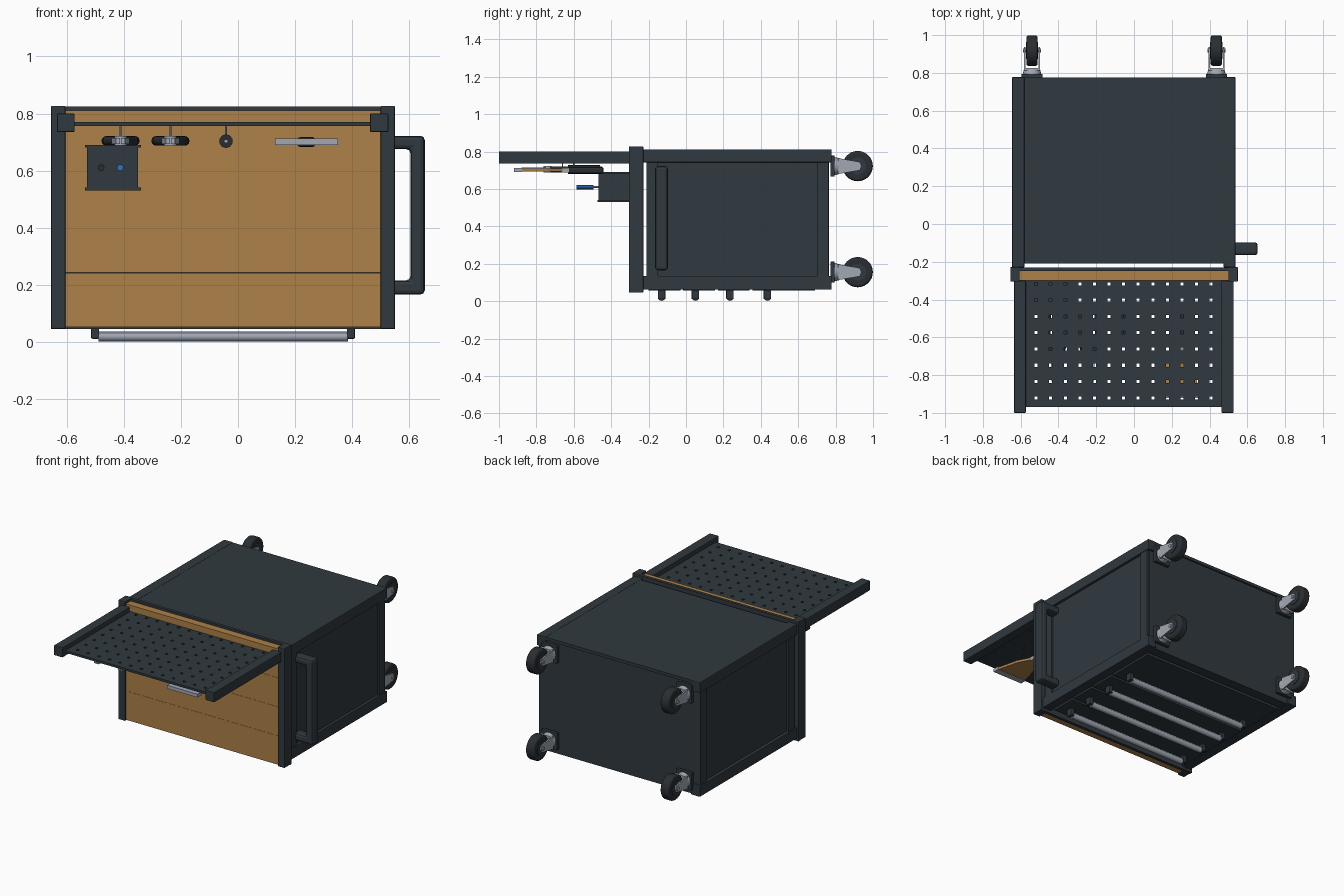
import bpy, bmesh, math
from mathutils import Vector

if "Cube" in bpy.data.objects:
    bpy.data.objects.remove(bpy.data.objects["Cube"])

def mat(name, rgb):
    m = bpy.data.materials.new(name)
    m.diffuse_color = (*rgb, 1)
    m.use_nodes = True
    m.node_tree.nodes["Principled BSDF"].inputs["Base Color"].default_value = m.diffuse_color
    return m

SLATE = mat("dark slate", (0.030, 0.041, 0.050))
RUBBER = mat("black rubber", (0.022, 0.027, 0.031))
WOOD = mat("oak wood", (0.42, 0.22, 0.065))
STEEL = mat("steel", (0.36, 0.39, 0.45))
BLUE = mat("blue plastic", (0.03, 0.16, 0.60))
CX = -0.0525  # centre line of the cabinet

def finish(name, bm, m, bevel=0, smooth=False, segs=2):
    bmesh.ops.recalc_face_normals(bm, faces=bm.faces)
    me = bpy.data.meshes.new(name)
    bm.to_mesh(me)
    bm.free()
    me.materials.append(m)
    ob = bpy.data.objects.new(name, me)
    bpy.context.collection.objects.link(ob)
    if bevel:
        b = ob.modifiers.new("bevel", 'BEVEL')
        b.width, b.segments, b.limit_method = bevel, segs, 'ANGLE'
    if smooth:
        bpy.context.view_layer.objects.active = ob
        ob.select_set(True)
        bpy.ops.object.shade_smooth_by_angle(angle=math.radians(35))
        ob.select_set(False)
    return ob

def box(name, x, y, z, m, bevel=0):
    bm = bmesh.new()
    bmesh.ops.create_cube(bm, size=1)
    for v in bm.verts:
        v.co = [(r[0] + r[1]) / 2 + c * (r[1] - r[0]) for c, r in zip(v.co, (x, y, z))]
    return finish(name, bm, m, bevel)

def rod(name, a, b, r1, m, r2=None, n=20):
    a, b = Vector(a), Vector(b)
    bm = bmesh.new()
    bmesh.ops.create_cone(bm, cap_ends=True, segments=n, radius1=r1,
                          radius2=r1 if r2 is None else r2, depth=(b - a).length)
    bm.transform((b - a).to_track_quat('Z', 'Y').to_matrix().to_4x4())
    bmesh.ops.translate(bm, vec=(a + b) / 2, verts=bm.verts)
    return finish(name, bm, m, smooth=True)

def prism(name, pts, axis, lo, hi, m, bevel=0):
    """Extrude a 2D outline along axis 0, 1 or 2."""
    def put(p, h):
        c = list(p)
        c.insert(axis, h)
        return c
    bm = bmesh.new()
    f = bm.faces.new([bm.verts.new(put(p, lo)) for p in pts])
    r = bmesh.ops.extrude_face_region(bm, geom=[f])
    d = Vector(put((0, 0), hi - lo))
    bmesh.ops.translate(bm, vec=d, verts=[v for v in r["geom"] if isinstance(v, bmesh.types.BMVert)])
    return finish(name, bm, m, bevel)

# Cabinet core with long corner rails
box("cabinet_body", (-0.625, 0.52), (-0.21, 0.765), (0.08, 0.805), SLATE)
for x in ((-0.645, -0.58), (0.475, 0.537)):
    for z in ((0.742, 0.812), (0.062, 0.135)):
        box("corner_rail", x, (-0.23, 0.778), z, SLATE, 0.004)
box("back_panel", (-0.60, 0.535), (-0.21, 0.775), (0.79, 0.81), SLATE)
for s in (-1, 1):
    for y in ((0.70, 0.762), (-0.21, -0.15)):
        xs = sorted((CX + s * 0.55, CX + s * 0.586))
        box("side_post", xs, y, (0.13, 0.75), SLATE)

# Drawer fronts with bar handles
for y0, y1, h in ((-0.20, -0.03, -0.13), (-0.015, 0.155, 0.05),
                  (0.17, 0.34, 0.235), (0.355, 0.69, 0.435)):
    box("drawer_front", (-0.575, 0.47), (y0, y1), (0.056, 0.09), SLATE, 0.003)
    for x in ((-0.515, -0.487), (0.382, 0.41)):
        box("drawer_handle_bracket", x, (h - 0.02, h + 0.02), (0.01, 0.06), SLATE, 0.004)
    rod("drawer_handle_bar", (-0.49, h, 0.018), (0.385, h, 0.018), 0.017, STEEL)
    prism("drawer_handle_lip", [(h - 0.012, 0.015), (h + 0.012, 0.015), (h + 0.012, 0.036), (h - 0.012, 0.036)],
          0, -0.49, 0.385, STEEL)
box("bottom_rail", (-0.58, 0.475), (0.70, 0.765), (0.064, 0.09), SLATE)

# Worktop: backing plate, four planks, end caps
box("worktop_backing", (-0.655, 0.55), (-0.25, -0.23), (0.045, 0.825), SLATE)
for i in range(4):
    z = 0.052 + i * 0.19
    box("worktop_plank", (-0.606, 0.501), (-0.298, -0.249), (z, z + 0.1892), WOOD)
for x in ((-0.655, -0.605), (0.50, 0.55)):
    box("worktop_end_cap", x, (-0.305, -0.228), (0.045, 0.827), SLATE, 0.004)

# Push handle on the right side
prism("push_handle", [(0.51, 0.165), (0.655, 0.165), (0.655, 0.722), (0.51, 0.722),
                      (0.51, 0.675), (0.605, 0.675), (0.605, 0.215), (0.51, 0.215)],
      1, -0.165, -0.097, SLATE, 0.015)

# Casters
def caster(x, z):
    box("caster_plate", (x - 0.056, x + 0.056), (0.772, 0.795), (z - 0.056, z + 0.056), SLATE, 0.003)
    rod("caster_swivel", (x, 0.79, z), (x, 0.822, z), 0.05, STEEL, 0.042)
    for s in (-1, 1):
        a, b = sorted((x + s * 0.034, x + s * 0.042))
        prism("caster_fork", [(0.815, z - 0.042), (0.93, z - 0.022), (0.938, z), (0.93, z + 0.022),
                              (0.815, z + 0.042)], 0, a, b, STEEL)
    box("caster_fork_bridge", (x - 0.042, x + 0.042), (0.812, 0.826), (z - 0.04, z + 0.04), STEEL)
    bm = bmesh.new()
    bmesh.ops.create_cone(bm, cap_ends=True, segments=32, radius1=0.081, radius2=0.081, depth=0.06)
    bm.transform(Vector((1, 0, 0)).to_track_quat('Z', 'Y').to_matrix().to_4x4())
    bmesh.ops.translate(bm, vec=(x, 0.918, z), verts=bm.verts)
    finish("caster_tyre", bm, RUBBER, 0.012, True, 3)
    rod("caster_hub", (x - 0.033, 0.918, z), (x + 0.033, 0.918, z), 0.045, SLATE)
    rod("caster_axle", (x - 0.048, 0.918, z), (x + 0.048, 0.918, z), 0.012, STEEL, n=6)

for x in (-0.54, 0.436):
    for z in (0.155, 0.722):
        caster(x, z)

# Pegboard uprights and perforated sheet
for x in ((-0.635, -0.573), (0.463, 0.527)):
    box("pegboard_upright", x, (-1.0, -0.30), (0.735, 0.80), SLATE, 0.004)

def stops(lo, hi, first, step, n):
    out = [lo]
    for i in range(n):
        out += [first + i * step - 0.008, first + i * step + 0.008]
    return out + [hi]

xs = stops(-0.58, 0.47, -0.518, 0.0772, 13)
ys = stops(-0.97, -0.295, -0.92, 0.0861, 8)
bm = bmesh.new()
grid = [[bm.verts.new((x, y, 0.77)) for y in ys] for x in xs]
for i in range(len(xs) - 1):
    for j in range(len(ys) - 1):
        if not (i % 2 and j % 2):
            bm.faces.new((grid[i][j], grid[i + 1][j], grid[i + 1][j + 1], grid[i][j + 1]))
peg = finish("pegboard", bm, SLATE)
sol = peg.modifiers.new("thickness", 'SOLIDIFY')
sol.thickness, sol.offset = 0.014, -1

# Small tool bin with two screwdrivers
box("tool_bin", (-0.53, -0.35), (-0.468, -0.30), (0.54, 0.685), SLATE)
for z in ((0.53, 0.54), (0.68, 0.69)):
    box("tool_bin_flange", (-0.537, -0.341), (-0.473, -0.30), z, SLATE)
for x, m in ((-0.48, RUBBER), (-0.413, BLUE)):
    rod("bin_screwdriver_shaft", (x, -0.50, 0.61), (x, -0.46, 0.61), 0.005, STEEL)
    rod("bin_screwdriver_grip", (x, -0.585, 0.61), (x, -0.495, 0.61), 0.012, m, n=8)

# Two pairs of pliers hung head up on hooks
for x in (-0.412, -0.237):
    rod("peg_hook", (x, -0.66, 0.70), (x, -0.66, 0.76), 0.003, STEEL, n=8)
    rod("pliers_pivot", (x, -0.74, 0.687), (x, -0.74, 0.722), 0.022, STEEL)
    for s in (-1, 1):
        prism("pliers_jaw", [(x + s * 0.002, -0.88), (x + s * 0.016, -0.88), (x + s * 0.032, -0.78),
                             (x + s * 0.022, -0.70), (x + s * 0.002, -0.72)], 2, 0.693, 0.715, STEEL)
        pts = [(x + s * 0.012, -0.72), (x + s * 0.046, -0.62), (x + s * 0.05, -0.53), (x + s * 0.04, -0.45)]
        for a, b in zip(pts, pts[1:]):
            rod("pliers_grip", (*a, 0.704), (*b, 0.704), 0.017, RUBBER, n=12)

# Single screwdriver
rod("screwdriver_grip", (-0.042, -0.63, 0.703), (-0.042, -0.46, 0.703), 0.024, RUBBER, n=10)
rod("screwdriver_shaft", (-0.042, -0.86, 0.703), (-0.042, -0.62, 0.703), 0.007, STEEL, n=10)
rod("peg_hook", (-0.042, -0.60, 0.70), (-0.042, -0.60, 0.76), 0.003, STEEL, n=8)

# Wide scraper with wooden fan, steel edge and dark grip
prism("scraper_fan", [(0.215, -0.655), (0.265, -0.655), (0.31, -0.74), (0.345, -0.88),
                      (0.135, -0.88), (0.17, -0.74)], 2, 0.692, 0.708, WOOD)
box("scraper_edge", (0.13, 0.35), (-0.92, -0.878), (0.69, 0.712), STEEL)
box("scraper_ferrule", (0.212, 0.268), (-0.665, -0.625), (0.688, 0.713), STEEL)
box("scraper_grip", (0.208, 0.272), (-0.63, -0.44), (0.682, 0.718), RUBBER, 0.012)
